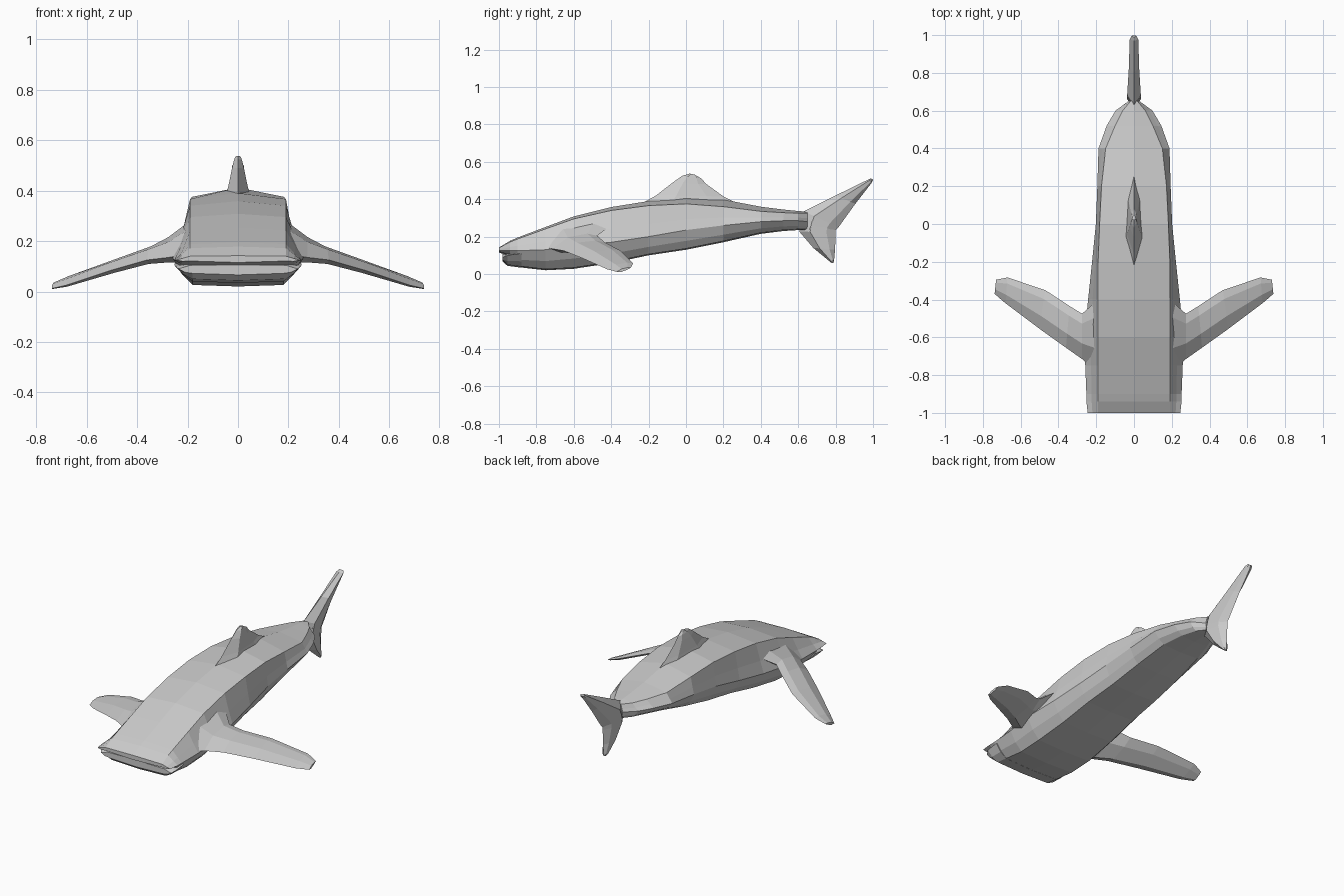
import bpy, bmesh
from mathutils import Vector


def loft(name, rings):
    """Skin closed rings of equal point count and cap both ends."""
    bm = bmesh.new()
    vs = [[bm.verts.new(p) for p in ring] for ring in rings]
    n = len(vs[0])
    for a, b in zip(vs, vs[1:]):
        for i in range(n):
            j = (i + 1) % n
            bm.faces.new((a[i], a[j], b[j], b[i]))
    bm.faces.new(vs[0])
    bm.faces.new(vs[-1])
    bmesh.ops.recalc_face_normals(bm, faces=bm.faces)
    me = bpy.data.meshes.new(name)
    bm.to_mesh(me)
    bm.free()
    ob = bpy.data.objects.new(name, me)
    bpy.context.collection.objects.link(ob)
    return ob


def body_ring(y, top, edge_w, edge_z, w, mid, bot_w, bot):
    half = [(edge_w, edge_z), (edge_w * .45 + w * .55, edge_z * .42 + mid * .58),
            (w, mid), (w * .55 + bot_w * .45, mid * .45 + bot * .55),
            (bot_w, bot + .006)]
    ring = [(0, top)] + half + [(0, bot)] + [(-x, z) for x, z in reversed(half)]
    return [(x, y, z) for x, z in ring]


def fin_ring(lead, trail, axis, t):
    """Six-sided foil section between leading and trailing points."""
    a, b, n = Vector(lead), Vector(trail), Vector(axis) * t
    p, q = a.lerp(b, .3), a.lerp(b, .75)
    return [a, p + n, q + n * .7, b, q - n * .7, p - n]


# Main body: y, top, edge width, edge z, half width, mid z, belly width, belly z
body = [
    (-1.00, .142, .19, .140, .245, .125, .19, .115),
    (-.94, .178, .19, .172, .252, .125, .19, .095),
    (-.90, .195, .19, .188, .252, .125, .18, .037),
    (-.75, .252, .19, .242, .258, .130, .18, .020),
    (-.60, .308, .19, .295, .262, .150, .18, .028),
    (-.40, .358, .19, .340, .243, .170, .17, .058),
    (-.20, .390, .19, .366, .222, .200, .16, .100),
    (.00, .412, .182, .375, .202, .235, .15, .130),
    (.20, .398, .172, .360, .194, .260, .14, .170),
    (.40, .360, .150, .335, .188, .280, .12, .215),
    (.52, .345, .100, .328, .145, .285, .09, .230),
    (.60, .337, .060, .325, .098, .285, .06, .235),
    (.65, .333, .018, .325, .030, .280, .02, .235),
]
loft("body", [body_ring(*r) for r in body])

# Lower jaw, set slightly behind the upper lip
jaw = [
    (-.98, .106, .19, .104, .236, .090, .18, .066),
    (-.955, .110, .19, .108, .250, .100, .18, .044),
    (-.88, .120, .19, .118, .252, .110, .18, .034),
]
loft("lower_jaw", [body_ring(*r) for r in jaw])

# Pectoral fins: one side lofted, the other mirrored
up = (0, .25, .97)
pectoral = loft("pectoral_fins", [
    fin_ring((.19, -.80, .150), (.19, -.40, .260), up, .070),
    fin_ring((.275, -.715, .135), (.275, -.475, .205), up, .042),
    fin_ring((.36, -.655, .125), (.34, -.435, .170), up, .030),
    fin_ring((.50, -.555, .085), (.47, -.350, .125), up, .024),
    fin_ring((.68, -.420, .025), (.67, -.283, .058), up, .016),
    fin_ring((.738, -.370, .012), (.730, -.295, .034), up, .009),
])
mirror = pectoral.modifiers.new("mirror", "MIRROR")
mirror.use_axis = (True, False, False)

# Dorsal fin
side = (1, 0, 0)
loft("dorsal_fin", [
    fin_ring((0, -.25, .370), (0, .29, .370), side, .050),
    fin_ring((0, -.16, .420), (0, .20, .415), side, .038),
    fin_ring((0, -.07, .490), (0, .11, .480), side, .024),
    fin_ring((0, -.02, .525), (0, .08, .512), side, .016),
    fin_ring((0, .02, .537), (0, .045, .532), side, .010),
])

# Tail fin: long upper lobe and short lower lobe
loft("tail_upper_lobe", [
    fin_ring((0, .605, .245), (0, .790, .225), side, .036),
    fin_ring((0, .630, .335), (0, .815, .250), side, .036),
    fin_ring((0, .800, .420), (0, .905, .375), side, .027),
    fin_ring((0, .970, .503), (0, .993, .488), side, .023),
    fin_ring((0, .990, .512), (0, 1.00, .503), side, .015),
])
loft("tail_lower_lobe", [
    fin_ring((0, .620, .300), (0, .800, .250), side, .036),
    fin_ring((0, .605, .228), (0, .800, .220), side, .036),
    fin_ring((0, .680, .140), (0, .797, .130), side, .028),
    fin_ring((0, .765, .070), (0, .792, .075), side, .018),
    fin_ring((0, .780, .058), (0, .788, .060), side, .010),
])
